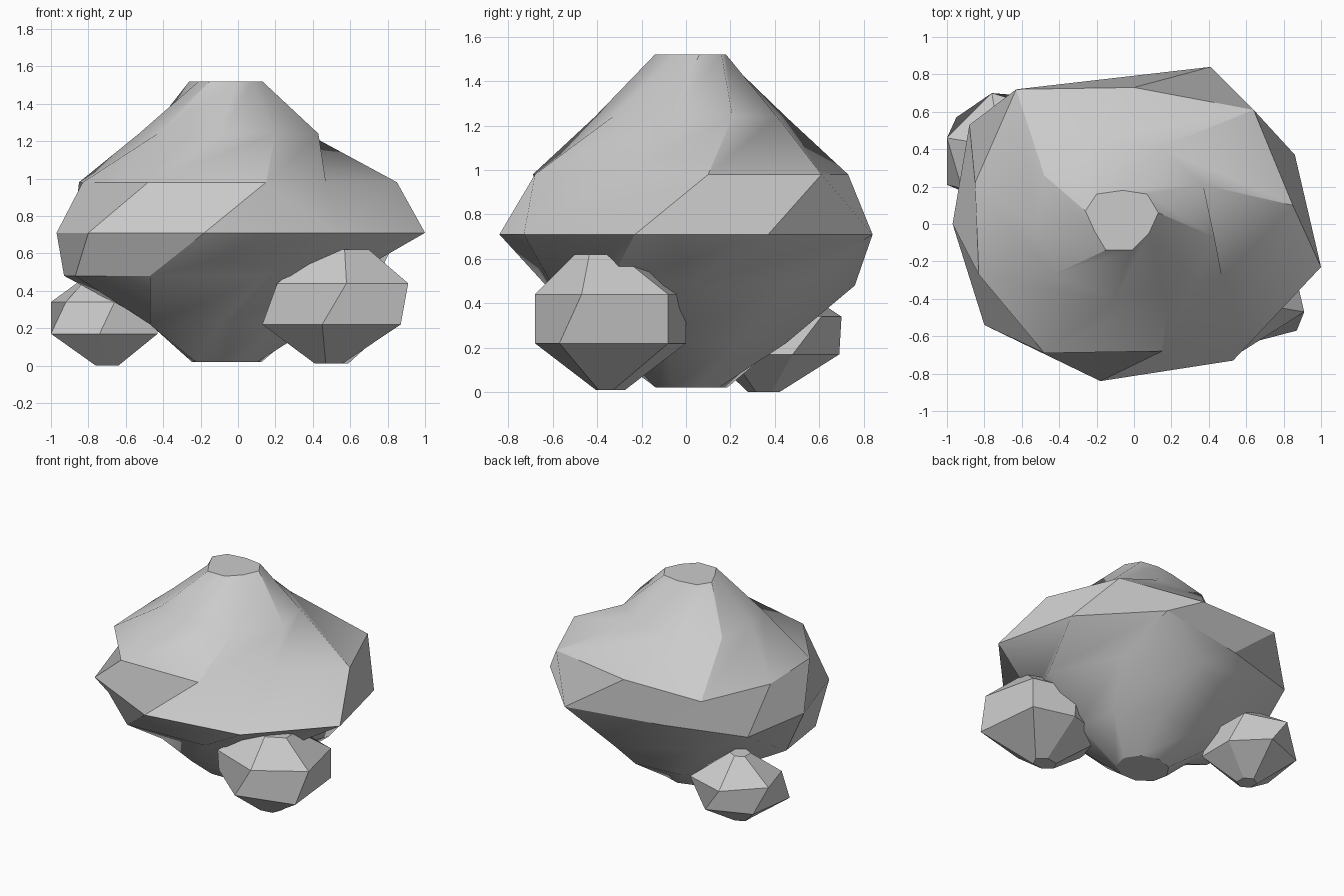
import bpy
import bmesh
from math import cos, sin, radians

default_cube = bpy.data.objects.get("Cube")
if default_cube:
    bpy.data.objects.remove(default_cube, do_unlink=True)

stone = bpy.data.materials.new("stone_grey")
stone.use_nodes = True
stone.diffuse_color = (0.6, 0.6, 0.6, 1)
stone.node_tree.nodes["Principled BSDF"].inputs["Base Color"].default_value = stone.diffuse_color


def oval(center, radius_x, radius_y, start, count, direction=1):
    """Evenly spaced outline points for the small flat caps."""
    angles = [radians(start + direction * step * 360 / count) for step in range(count)]
    return [(center[0] + radius_x * cos(angle), center[1] + radius_y * sin(angle))
            for angle in angles]


def build_rock(name, layers, smooth_angle=None):
    """Skin a stack of (height, outline) layers, listed from bottom to top."""
    mesh = bpy.data.meshes.new(name)
    rock = bpy.data.objects.new(name, mesh)
    bpy.context.collection.objects.link(rock)
    mesh.materials.append(stone)

    bm = bmesh.new()
    rings = [[bm.verts.new((x, y, height)) for x, y in outline]
             for height, outline in layers]
    bm.faces.new(rings[0])
    bm.faces.new(rings[-1])
    for lower, upper in zip(rings, rings[1:]):
        for index in range(len(lower)):
            following = (index + 1) % len(lower)
            bm.faces.new((lower[index], lower[following], upper[following], upper[index]))
    bmesh.ops.recalc_face_normals(bm, faces=bm.faces)
    bm.to_mesh(mesh)
    bm.free()

    if smooth_angle:
        bpy.ops.object.select_all(action="DESELECT")
        rock.select_set(True)
        bpy.context.view_layer.objects.active = rock
        bpy.ops.object.shade_smooth_by_angle(angle=radians(smooth_angle))
    return rock


# Large boulder: narrow foot, wide twisted belly, tapering to a flat crown
foot = oval((-.06, .02), .19, .165, -110, 9)
lower_slope = [(-.1, -.4), (.2, -.33), (.42, -.08), (.36, .22), (.1, .45),
               (-.25, .42), (-.45, .22), (-.47, -.01), (-.47, -.22)]
underside = [(.15, -.6), (.6, -.35), (.75, 0), (.5, .46), (.05, .76),
             (-.47, .46), (-.93, .15), (-.87, -.28), (-.47, -.63)]
belly = [(.53, -.73), (1, -.23), (.86, .37), (.41, .84), (-.3, .7),
         (-.88, .53), (-.97, 0), (-.8, -.54), (-.18, -.84)]
shoulder = [(.47, -.28), (.85, .1), (.64, .61), (0, .73), (-.63, .72),
            (-.85, .22), (-.83, -.27), (-.48, -.69), (.15, -.68)]
upper_slope = [(.43, -.07), (.37, .21), (.14, .41), (-.22, .45), (-.48, .26),
               (-.53, -.01), (-.43, -.27), (-.1, -.41), (.2, -.33)]
crown = [(.13, .06), (.07, .16), (-.06, .18), (-.2, .16), (-.26, .07),
         (-.21, -.04), (-.15, -.14), (-.01, -.14), (.08, -.05)]
build_rock("large_boulder", [
    (.02, foot), (.22, lower_slope), (.48, underside), (.71, belly),
    (.98, shoulder), (1.24, upper_slope), (1.52, crown)], smooth_angle=30)

# Front stone: faceted, tucked under the boulder
front_lower = [(.13, -.41), (.45, -.68), (.87, -.57), (.82, -.08), (.52, 0), (.17, -.1)]
front_upper = [(.21, -.54), (.58, -.68), (.91, -.47), (.82, -.08), (.5, 0), (.2, -.15)]
build_rock("front_stone", [
    (.01, oval((.5, -.34), .09, .07, 190, 6)), (.22, front_lower), (.44, front_upper),
    (.62, oval((.57, -.37), .15, .13, 210, 6))])

# Back stone: smaller, faceted, on the opposite side
back_lower = [(-1, .21), (-.95, .57), (-.64, .69), (-.43, .48), (-.43, .2), (-.74, .1)]
back_upper = [(-.92, .19), (-1, .46), (-.76, .7), (-.46, .61), (-.45, .25), (-.66, .12)]
build_rock("back_stone", [
    (0, oval((-.7, .35), .07, .07, 210, 6, -1)), (.17, back_lower), (.34, back_upper),
    (.5, oval((-.72, .39), .07, .07, 210, 6, -1))])
